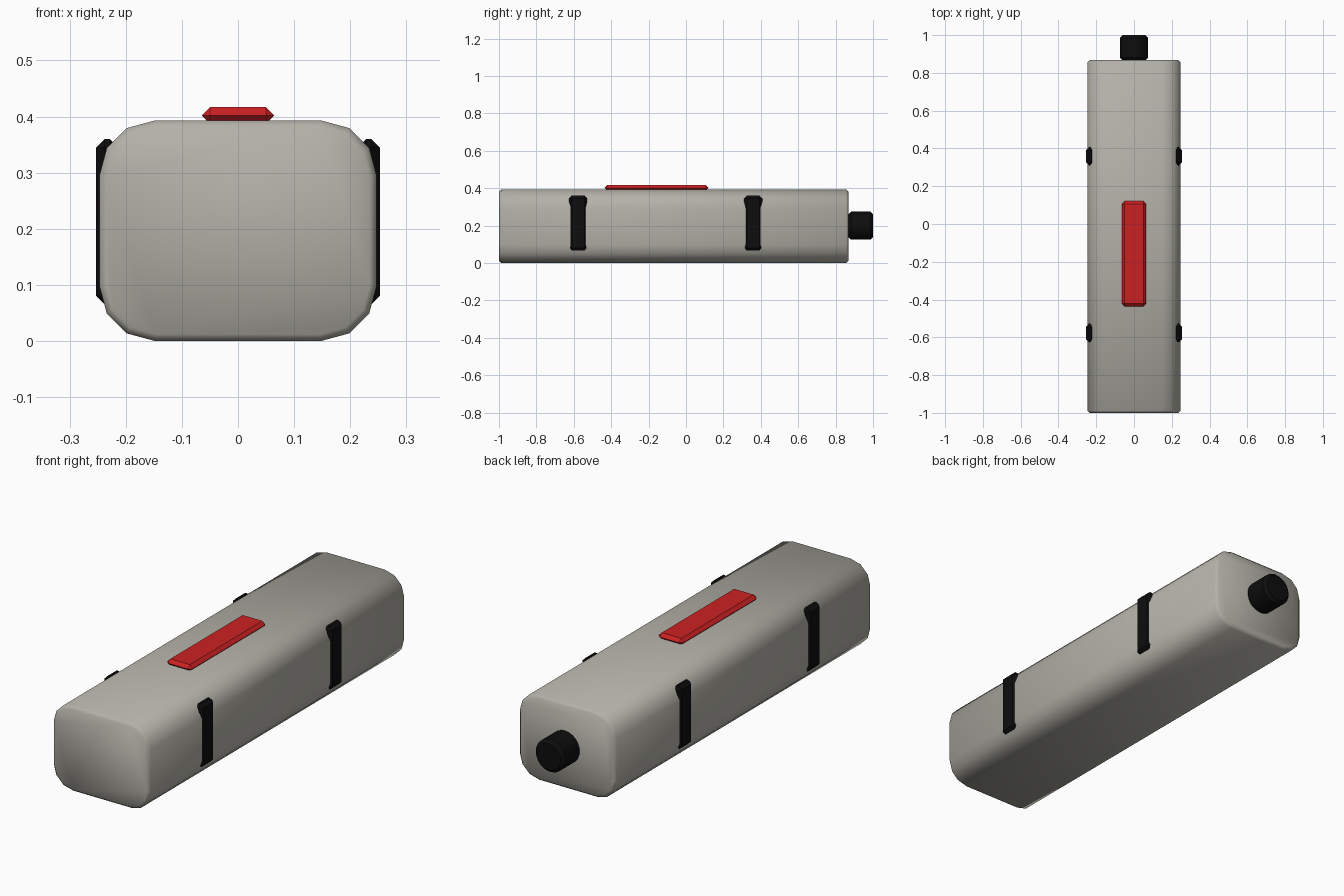
import bpy
import bmesh
import math
from mathutils import Matrix

cube = bpy.data.objects.get("Cube")
if cube:
    bpy.data.objects.remove(cube, do_unlink=True)


def make_material(name, rgb):
    mat = bpy.data.materials.new(name)
    mat.use_nodes = True
    mat.diffuse_color = (*rgb, 1)
    mat.node_tree.nodes["Principled BSDF"].inputs["Base Color"].default_value = (*rgb, 1)
    return mat


GREY = make_material("warm grey", (0.45, 0.44, 0.39))
RED = make_material("red", (0.6, 0.015, 0.016))
BLACK = make_material("black", (0.004, 0.004, 0.004))


def finish(name, bm, mat, chamfer, angle):
    """Turn a bmesh into an object with chamfered sharp edges."""
    bmesh.ops.recalc_face_normals(bm, faces=bm.faces)
    sharp = [e for e in bm.edges if e.calc_face_angle(0) > math.radians(60)]
    bmesh.ops.bevel(bm, geom=sharp, offset=chamfer, segments=1,
                    affect='EDGES', clamp_overlap=True)
    mesh = bpy.data.meshes.new(name)
    bm.to_mesh(mesh)
    bm.free()
    mesh.materials.append(mat)
    obj = bpy.data.objects.new(name, mesh)
    bpy.context.collection.objects.link(obj)
    bpy.ops.object.select_all(action='DESELECT')
    obj.select_set(True)
    bpy.context.view_layer.objects.active = obj
    bpy.ops.object.shade_smooth_by_angle(angle=math.radians(angle))
    return obj


def chamfered_box(name, center, size, mat, chamfer):
    bm = bmesh.new()
    bmesh.ops.create_cube(bm, size=1, matrix=Matrix.Translation(center)
                          @ Matrix.Diagonal((*size, 1)))
    return finish(name, bm, mat, chamfer, 30)


# Body: rounded rectangle extruded front to back
corner = [(0.247, 0.0985), (0.234, 0.147), (0.198, 0.183), (0.148, 0.1965)]
half = corner + [(-x, z) for x, z in reversed(corner)]
outline = half + [(-x, -z) for x, z in half]
bm = bmesh.new()
front = bm.faces.new([bm.verts.new((x, -1, z + 0.1965)) for x, z in outline])
ext = bmesh.ops.extrude_face_region(bm, geom=[front], use_keep_orig=True)
moved = [v for v in ext["geom"] if isinstance(v, bmesh.types.BMVert)]
bmesh.ops.translate(bm, verts=moved, vec=(0, 1.868, 0))
finish("body", bm, GREY, 0.012, 60)

# Long button on top
chamfered_box("top_button", (0, -0.158, 0.402), (0.129, 0.557, 0.03), RED, 0.0148)

# Clips on both sides
for side, x in (("left", 1), ("right", -1)):
    for end, y in (("front", -0.577), ("rear", 0.359)):
        chamfered_box(f"{side}_{end}_clip", (x * 0.233, y, 0.2125),
                      (0.04, 0.098, 0.295), BLACK, 0.0155)

# Knob at the back
bm = bmesh.new()
bmesh.ops.create_cone(bm, cap_ends=True, segments=32, radius1=0.075, radius2=0.075,
                      depth=0.132, matrix=Matrix.Translation((0, 0.934, 0.2))
                      @ Matrix.Rotation(math.pi / 2, 4, 'X'))
finish("rear_knob", bm, BLACK, 0.014, 30)
